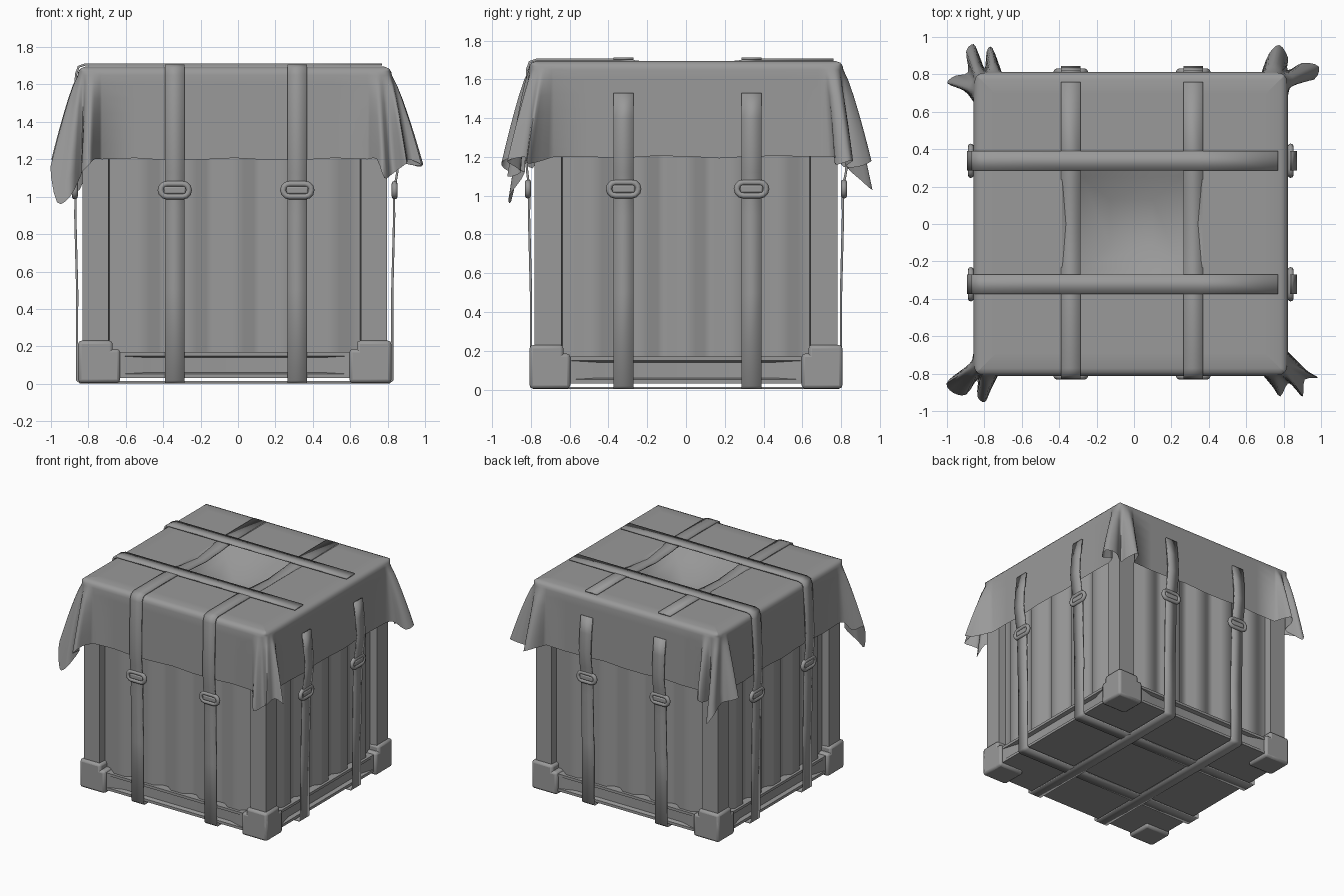
import bpy, bmesh, math
from mathutils import Vector

if "Cube" in bpy.data.objects:
    bpy.data.objects.remove(bpy.data.objects["Cube"])

CX = -0.0175            # crate sits slightly left of the origin
GREY = bpy.data.materials.new("dark_grey")
GREY.diffuse_color = (0.32, 0.32, 0.32, 1)
GREY.use_nodes = True
GREY.node_tree.nodes["Principled BSDF"].inputs["Base Color"].default_value = GREY.diffuse_color


def finish(name, bm, angle=35, bevel=0, solid=0):
    bmesh.ops.recalc_face_normals(bm, faces=bm.faces)
    me = bpy.data.meshes.new(name)
    bm.to_mesh(me)
    bm.free()
    me.materials.append(GREY)
    ob = bpy.data.objects.new(name, me)
    bpy.context.collection.objects.link(ob)
    if solid:
        m = ob.modifiers.new("thickness", 'SOLIDIFY')
        m.thickness, m.offset = solid, -1
    if bevel:
        m = ob.modifiers.new("bevel", 'BEVEL')
        m.width, m.segments = bevel, 2
    bpy.ops.object.select_all(action='DESELECT')
    ob.select_set(True)
    bpy.context.view_layer.objects.active = ob
    bpy.ops.object.shade_smooth_by_angle(angle=math.radians(angle))
    return ob


def add_box(bm, lo, hi):
    r = bmesh.ops.create_cube(bm, size=1)
    for v in r['verts']:
        v.co = [(a + b) / 2 + c * (b - a) for a, b, c in zip(lo, hi, v.co)]


# Corrugated crate walls: one closed outline extruded upwards
def wall_side(h, depth):
    """Points (along, depth) of one side, corner post to corner post."""
    e = h - 0.14
    pts = [(-h, depth), (-e, depth), (-e + 0.005, depth - 0.06)]
    n = 5
    p = (2 * e - 0.08) / n
    for i in range(n):
        a = -e + 0.04 + i * p
        for f, d in ((0.1, 0.06), (0.3, 0.02), (0.7, 0.02), (0.9, 0.06)):
            pts.append((a + f * p, depth - d))
    return pts + [(e - 0.005, depth - 0.06), (e, depth)]


BX, BY = 0.815, 0.782
outline = [(a, -d) for a, d in wall_side(BX, BY)] + [(d, a) for a, d in wall_side(BY, BX)]
outline += [(-x, -y) for x, y in outline]
bm = bmesh.new()
low = [bm.verts.new((CX + x, y, 0.16)) for x, y in outline]
top = [bm.verts.new((CX + x, y, 1.62)) for x, y in outline]
n = len(low)
for i in range(n):
    bm.faces.new((low[i], low[(i + 1) % n], top[(i + 1) % n], top[i]))
finish("crate_walls", bm, 60)

# Base slab with a shallow slot in each side
bm = bmesh.new()
add_box(bm, (CX - 0.815, -0.785, 0.03), (CX + 0.815, 0.785, 0.17))


def narrow(face, nrm, push):
    for v in face.verts:
        v.co -= nrm * push
        if abs(nrm.x) > 0.5:
            v.co.y *= 0.78
        else:
            v.co.x = CX + (v.co.x - CX) * 0.78


bm.normal_update()
for f in [f for f in bm.faces if abs(f.normal.z) < 0.1]:
    nrm = f.normal.copy()
    for push in (0, 0.03):
        bmesh.ops.inset_individual(bm, faces=[f], thickness=0.03 if not push else 0.012)
        narrow(f, nrm, push)
finish("base_rail", bm, 25)

# Stepped corner feet
for sx in (-1, 1):
    for sy in (-1, 1):
        bm = bmesh.new()
        for inx, iny, z in ((0.185, 0.175, 0.23), (0.225, 0.21, 0.185)):
            xs = sorted((CX + sx * 0.8375, CX + sx * (0.8375 - inx)))
            ys = sorted((sy * 0.807, sy * (0.807 - iny)))
            add_box(bm, (xs[0], ys[0], 0.004), (xs[1], ys[1], z))
        finish("corner_foot", bm, 60, bevel=0.018)

# Tarp: straight sides with bunched folds hanging at the corners
HX, HY, HEM, TOP = 0.84, 0.812, 1.2, 1.695
# each path runs from the front/back face to the left/right face: (dx, dy, hem z)
folds = {
    (-1, -1): [(-.13, 0, 1.2), (-.09, .08, 1.2), (-.06, .14, 1.17), (-.02, .11, 1.13), (-.02, .02, 1.12),
               (.04, .10, 1.0), (.11, .09, .97), (.145, .04, 1.16), (.08, -.02, 1.14), (.02, -.05, 1.2),
               (0, -.13, 1.2)],
    (1, -1): [(-.13, 0, 1.2), (-.08, .06, 1.2), (-.04, .11, 1.1), (0, .04, 1.12), (.04, .07, 1.15),
              (.08, .11, 1.18), (.09, .02, 1.2), (.16, .01, 1.17), (.10, -.03, 1.17), (0, -.13, 1.2)],
    (1, 1): [(-.14, 0, 1.2), (-.10, .10, 1.2), (-.045, .145, 1.18), (0, .08, 1.15), (0, .01, 1.15),
             (.08, .05, 1.18), (.165, .03, 1.18), (.14, -.04, 1.16), (.03, -.05, 1.2), (0, -.13, 1.2)],
    (-1, 1): [(-.15, 0, 1.2), (-.10, .13, 1.2), (-.07, .11, 1.17), (-.06, .02, 1.15), (-.03, .09, 1.08),
              (0, .15, 1.03), (.04, .11, 1.1), (.03, 0, 1.15), (.10, -.02, 1.18), (.14, -.06, 1.2),
              (.05, -.10, 1.2), (0, -.16, 1.2)],
}


def smooth_path(pts, steps=3):
    """Catmull-Rom refinement of an open path."""
    p = [Vector(q) for q in pts]
    p = [p[0]] + p + [p[-1]]
    out = []
    for a, b, c, d in zip(p, p[1:], p[2:], p[3:]):
        for k in range(steps):
            t = k / steps
            out.append(0.5 * (2 * b + (c - a) * t + (2 * a - 5 * b + 4 * c - d) * t * t
                              + (3 * b - a - 3 * c + d) * t ** 3))
    return out + [p[-1]]


corners = []
for sx, sy in ((-1, -1), (1, -1), (1, 1), (-1, 1)):
    path = smooth_path(folds[sx, sy])
    a, b = -path[0].x, -path[-1].y
    pairs = []
    for i, q in enumerate(path):
        t = 2 * i / (len(path) - 1)
        r = 0.018 * (1 - abs(t - 1)) ** 4
        up = Vector((sx * (HX - a * max(0, 1 - t) - r), sy * (HY - b * max(0, t - 1) - r), 1.65))
        pairs.append((up, Vector((sx * (HX + q.x), sy * (HY + q.y), q.z))))
    corners.append(pairs[::-1] if sx == sy else pairs)
loop = []
for i, pairs in enumerate(corners):
    loop += pairs
    u0, u1 = pairs[-1][0], corners[(i + 1) % 4][0][0]
    for k in range(1, 8):
        u = u0.lerp(u1, k / 8)
        loop.append((u, Vector((u.x, u.y, HEM + 0.007 * math.sin(k * 2 + i)))))

rings = []
for inset, z in ((0.12, TOP), (0.04, TOP), (0.016, 1.686), (0.004, 1.67)):
    mx, my = HX - inset, HY - inset
    rings.append([(max(-mx, min(mx, u.x)), max(-my, min(my, u.y)), z) for u, _ in loop])
for s in (0, 0.12, 0.28, 0.46, 0.64, 0.82, 1):
    ring = []
    for u, d in loop:
        q = u.lerp(d, s ** 0.8)
        ring.append((q.x, q.y, u.z + (d.z - u.z) * s))
    rings.append(ring)
bm = bmesh.new()
vr = [[bm.verts.new((CX + x, y, z)) for x, y, z in ring] for ring in rings]
n = len(loop)
for r0, r1 in zip(vr, vr[1:]):
    for i in range(n):
        j = (i + 1) % n
        bm.faces.new((r0[i], r1[i], r1[j], r0[j]))
finish("tarp_skirt", bm, 70)


# Flat tarp top, and a sagging hollow between the straps
def nested(name, rects, cap):
    bm = bmesh.new()
    vr = [[bm.verts.new(c) for c in ((x0, y0, z), (x1, y0, z), (x1, y1, z), (x0, y1, z))]
          for x0, x1, y0, y1, z in rects]
    for r0, r1 in zip(vr, vr[1:]):
        for i in range(4):
            j = (i + 1) % 4
            bm.faces.new((r0[i], r0[j], r1[j], r1[i]))
    if cap:
        bm.faces.new(vr[-1])
    ob = finish(name, bm, 70)
    if ob.data.polygons[0].normal.z < 0:
        ob.data.flip_normals()


hole = (-.385, .365, -.33, .35, TOP)
nested("tarp_top", [(CX - HX + .12, CX + HX - .12, .12 - HY, HY - .12, TOP), hole], False)
nested("tarp_hollow", [hole, (-.28, .25, -.24, .25, 1.61), (-.13, .10, -.11, .13, 1.52)], True)


# Straps: (side, offset from side, z); side 0 means a plain position across the top
top_run = [(1, -.04, 1.702), (0, .36, 1.702), (0, .2, 1.685), (0, 0, 1.672), (0, -.2, 1.685), (0, -.34, 1.702),
           (-1, -.03, 1.702)]
side_run = [(-1, .006, 1.69), (-1, .02, 1.65), (-1, .026, 1.25), (-1, .02, 1.13),
            (-1, .008, 1.03), (-1, .01, .9), (-1, 0, .5), (-1, 0, .02), (-1, -.015, .008),
            (1, -.015, .008), (1, 0, .02), (1, 0, .5), (1, .01, .9), (1, .008, 1.03),
            (1, .025, 1.12), (1, .04, 1.25), (1, .03, 1.4), (1, .014, 1.53)]


def strap(name, along_x, at, h):
    bm = bmesh.new()
    rows = []
    for s, o, z in top_run + side_run:
        if along_x and z > 1.6:         # side pair lies straight over the hollow
            o -= 0.014 if s else 0
            z = 1.707 if z < 1.6865 and not s else z + 0.005
        r = s * (h + o) if s else o
        co = [(CX + r, at + w, z) if along_x else (at + w, r, z) for w in (-.052, .052)]
        rows.append([bm.verts.new(c) for c in co])
    for (a, b), (c, d) in zip(rows, rows[1:]):
        bm.faces.new((a, b, d, c))
    ob = finish(name, bm, 50, solid=0.012)
    ob.modifiers["thickness"].offset = 0


# Buckles: oval wire frame with a small centre plate
def buckle(name, pos, rot):
    cu = bpy.data.curves.new(name, 'CURVE')
    cu.dimensions = '3D'
    cu.bevel_depth, cu.bevel_resolution = 0.016, 2
    cu.materials.append(GREY)
    sp = cu.splines.new('POLY')
    pts = []
    for k in range(14):
        a = math.pi * (k % 7) / 6 - math.pi / 2 + (math.pi if k > 6 else 0)
        pts.append((math.cos(a) * .034 + (.042 if k < 7 else -.042), 0, math.sin(a) * .034, 1))
    sp.points.add(len(pts) - 1)
    for p, c in zip(sp.points, pts):
        p.co = c
    sp.use_cyclic_u = True
    ob = bpy.data.objects.new(name, cu)
    bpy.context.collection.objects.link(ob)
    ob.location, ob.rotation_euler.z = pos, rot
    bm = bmesh.new()
    add_box(bm, (-.058, -.012, -.02), (.058, .012, .02))
    plate = finish(name + "_plate", bm, 40, bevel=0.008)
    plate.location, plate.rotation_euler.z = pos, rot


for x in (-0.338, 0.317):
    strap("strap_front_back", False, x, 0.80)
    for s in (-1, 1):
        buckle("buckle", (x, s * 0.815, 1.035), 0)
for y in (-0.322, 0.338):
    strap("strap_side", True, y, 0.8425)
    for s in (-1, 1):
        buckle("buckle", (CX + s * 0.855, y, 1.035), math.pi / 2)
